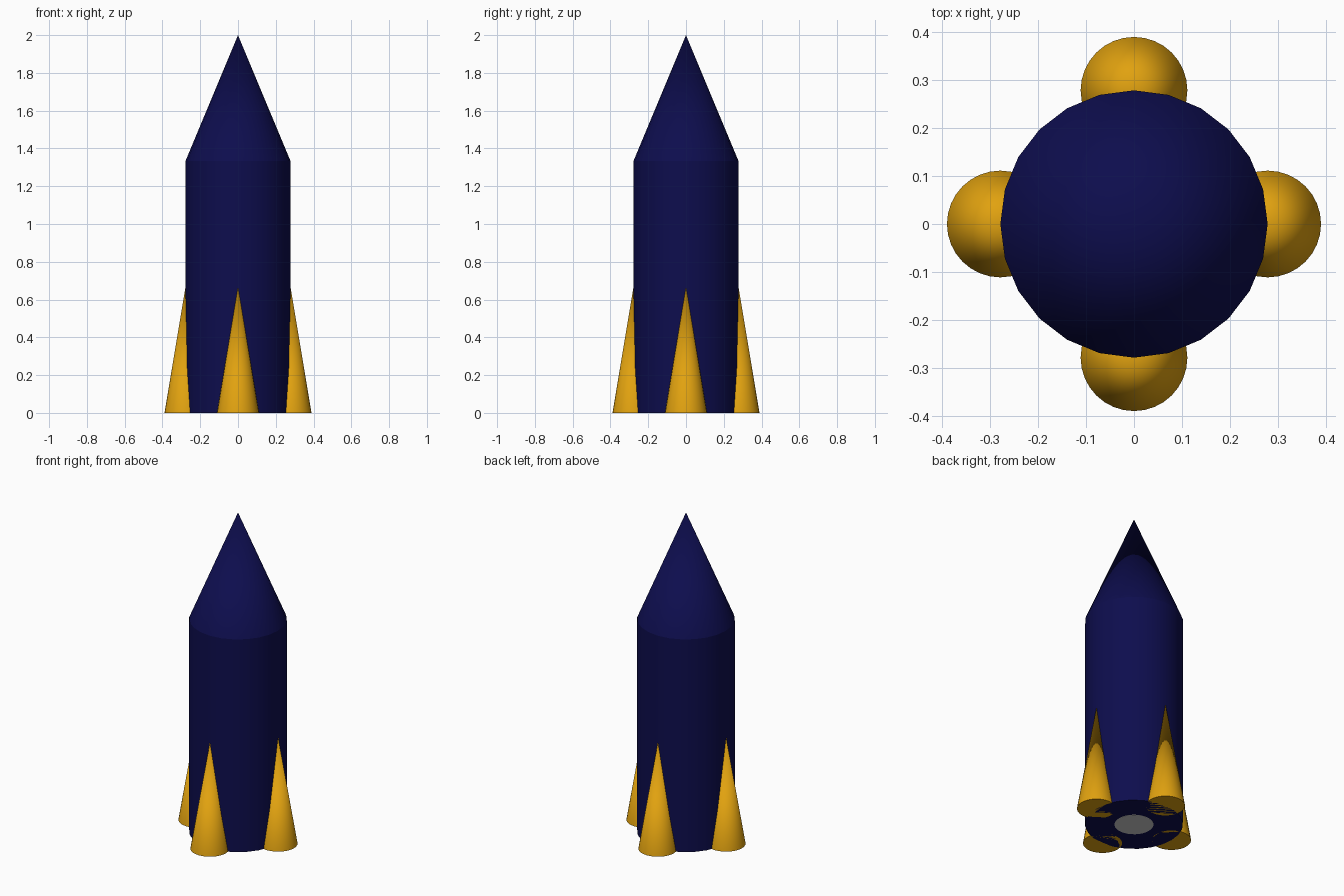
import bpy, math

if "Cube" in bpy.data.objects:
    bpy.data.objects.remove(bpy.data.objects["Cube"])

R, FIN_R, THIRD, SIDES = 0.278, 0.111, 2 / 3, 24


def material(name, color):
    m = bpy.data.materials.new(name)
    m.diffuse_color = color
    m.use_nodes = True
    m.node_tree.nodes["Principled BSDF"].inputs["Base Color"].default_value = m.diffuse_color
    return m


navy = material("navy", (0.004, 0.004, 0.075, 1))
gold = material("gold", (0.75, 0.36, 0.005, 1))


def cone(name, r1, r2, height, loc, sides, mat=None):
    """Cone or cylinder standing on loc, with one vertex on the +x axis."""
    bpy.ops.mesh.primitive_cone_add(vertices=sides, radius1=r1, radius2=r2, depth=height,
                                    location=(loc[0], loc[1], loc[2] + height / 2))
    ob = bpy.context.object
    ob.name = name
    if mat:
        ob.data.materials.append(mat)
    bpy.ops.object.shade_smooth_by_angle(angle=math.radians(30))
    return ob


# Main body and nose
cone("body", R, R, 2 * THIRD, (0, 0, 0), SIDES, navy)
cone("nose", R, 0, THIRD, (0, 0, 2 * THIRD), SIDES, navy)

# Four side boosters, half sunk into the body
for i, side in enumerate(("right", "back", "left", "front")):
    a = i * math.pi / 2
    cone("booster_" + side, FIN_R, 0, THIRD, (R * math.cos(a), R * math.sin(a), 0), 32, gold)

# Grey engine outlet flush with the base
cone("engine", FIN_R, 0, THIRD, (0, 0, -0.0005), 32)
